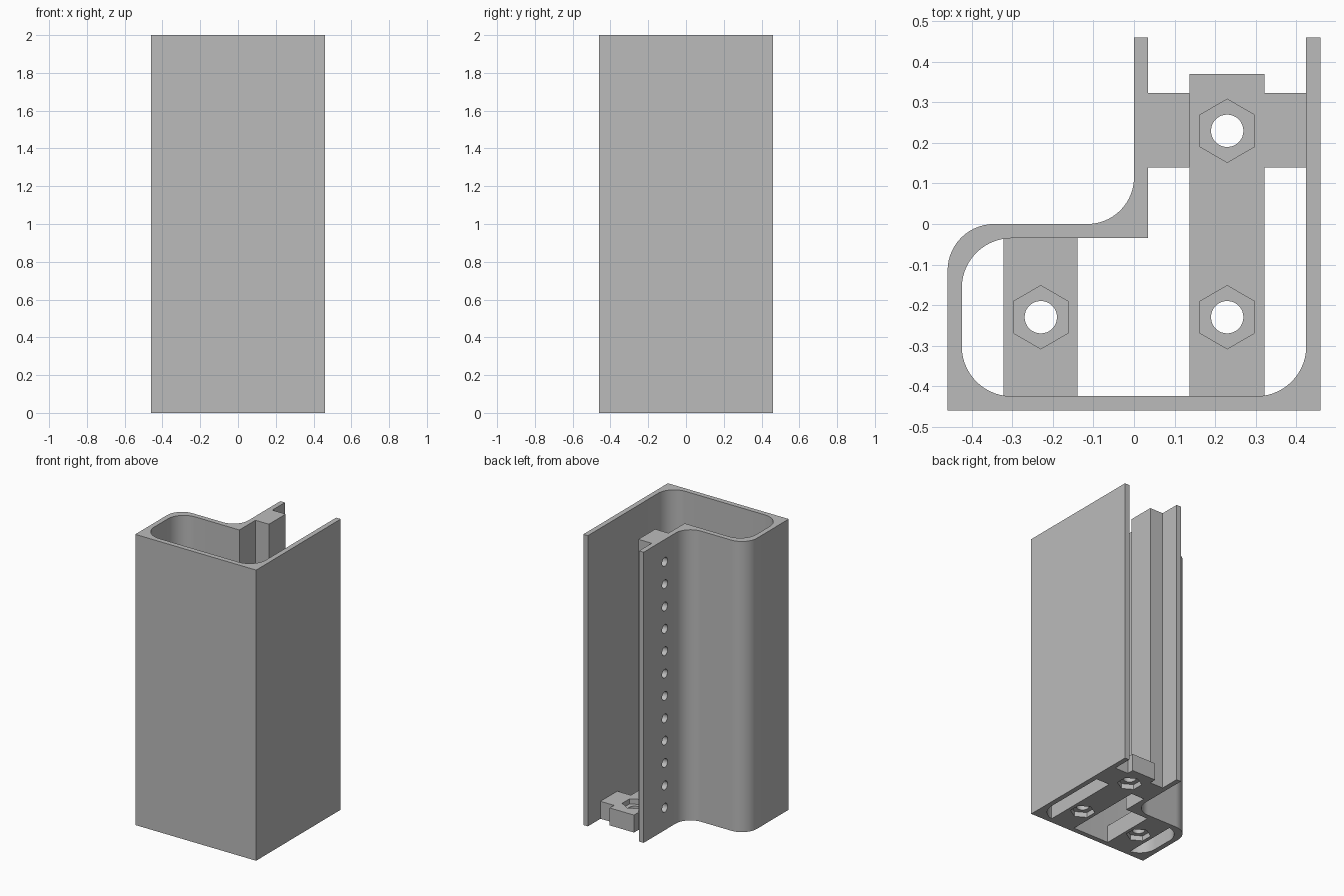
import bpy, bmesh, math
from mathutils import Matrix

cube = bpy.data.objects.get("Cube")
if cube:
    bpy.data.objects.remove(cube, do_unlink=True)

grey = bpy.data.materials.new("plain_grey")
grey.use_nodes = True
grey.diffuse_color = (0.5, 0.5, 0.5, 1)
grey.node_tree.nodes["Principled BSDF"].inputs["Base Color"].default_value = (0.5, 0.5, 0.5, 1)

H = 2.0        # column height
E = 0.46       # half width
T = 0.035      # wall thickness
FOOT = 0.12    # height of the foot bars


def arc(cx, cy, r, start, end, n=14):
    """Points along an arc, angles in degrees."""
    angles = [math.radians(start + (end - start) * i / n) for i in range(n + 1)]
    return [(cx + r * math.cos(a), cy + r * math.sin(a)) for a in angles]


def ring(cx, cy, r, n, start=90):
    return arc(cx, cy, r, start, start + 360, n)[:-1]


def prisms(name, parts, matrix=Matrix()):
    """One object made of upright prisms, each (outline, bottom, top)."""
    bm = bmesh.new()
    for outline, z0, z1 in parts:
        face = bm.faces.new([bm.verts.new((x, y, z0)) for x, y in outline])
        out = bmesh.ops.extrude_face_region(bm, geom=[face])
        top = [v for v in out["geom"] if isinstance(v, bmesh.types.BMVert)]
        bmesh.ops.translate(bm, verts=top, vec=(0, 0, z1 - z0))
    bmesh.ops.transform(bm, matrix=matrix, verts=bm.verts)
    bmesh.ops.recalc_face_normals(bm, faces=bm.faces)
    mesh = bpy.data.meshes.new(name)
    bm.to_mesh(mesh)
    bm.free()
    mesh.materials.append(grey)
    obj = bpy.data.objects.new(name, mesh)
    bpy.context.collection.objects.link(obj)
    return obj


def activate(obj):
    bpy.ops.object.select_all(action="DESELECT")
    obj.select_set(True)
    bpy.context.view_layer.objects.active = obj


def cut(obj, cutter):
    """Subtract the cutter, then hide it."""
    cutter.hide_render = True
    mod = obj.modifiers.new("cut", "BOOLEAN")
    mod.operation = "DIFFERENCE"
    mod.solver = "EXACT"
    mod.object = cutter
    activate(obj)
    bpy.ops.object.modifier_apply(modifier=mod.name)
    bpy.data.objects.remove(cutter, do_unlink=True)


def finish(obj):
    activate(obj)
    bpy.ops.object.shade_smooth_by_angle(angle=math.radians(30))


# Column: one extruded profile with a rounded chamber and a ribbed inner flange
I = E - T      # inner face of the outer wall
R = 0.123      # inner corner radius
Q = 0.115      # outer corner radius
profile = [(-E, -E), (E, -E), (E, E), (I, E)]
profile += arc(I - R, -I + R, R, 0, -90)
profile += arc(-I + R, -I + R, R, 270, 180)
profile += arc(-I + R, -T - R, R, 180, 90)
profile += [(T, -T), (T, 0.14), (0.137, 0.14), (0.137, 0.323), (T, 0.323), (T, E), (0, E)]
profile += arc(-Q, Q, Q, 0, -90)
profile += arc(-E + Q, -Q, Q, 90, 180)
column = prisms("column_wall", [(profile, 0, H)])

# Row of blind holes along the inner flange, drilled along x
pitch = H / 13
drill = [(ring(-pitch * k, 0.23, 0.03, 20), -0.03, 0.1) for k in range(1, 13)]
cut(column, prisms("flange_drill", drill, Matrix.Rotation(math.pi / 2, 4, "Y")))
finish(column)

# Foot bars: a cross-shaped one and a short straight one
A, B = 0.137, 0.322
Y = I + 0.003
cross = [(A, -Y), (B, -Y), (B, 0.14), (I, 0.14), (I, 0.323), (B, 0.323),
         (B, 0.37), (A, 0.37), (A, 0.323), (T, 0.323), (T, 0.14), (A, 0.14)]
short = [(-B, -Y), (-0.14, -Y), (-0.14, -T), (-B, -T)]

# Each bar gets through holes with hexagonal nut recesses on both sides
for name, outline, centres in [
        ("cross_foot", cross, [(0.23, 0.23), (0.23, -0.23)]),
        ("short_foot", short, [(-0.23, -0.23)])]:
    foot = prisms(name, [(outline, 0, FOOT)])
    recesses, shafts = [], []
    for cx, cy in centres:
        hexagon = ring(cx, cy, 0.078, 6)
        recesses += [(hexagon, -0.05, 0.035), (hexagon, FOOT - 0.035, FOOT + 0.05)]
        shafts.append((ring(cx, cy, 0.04, 32), -0.1, FOOT + 0.1))
    cut(foot, prisms("nut_recess", recesses))
    cut(foot, prisms("bolt_shaft", shafts))
    finish(foot)
